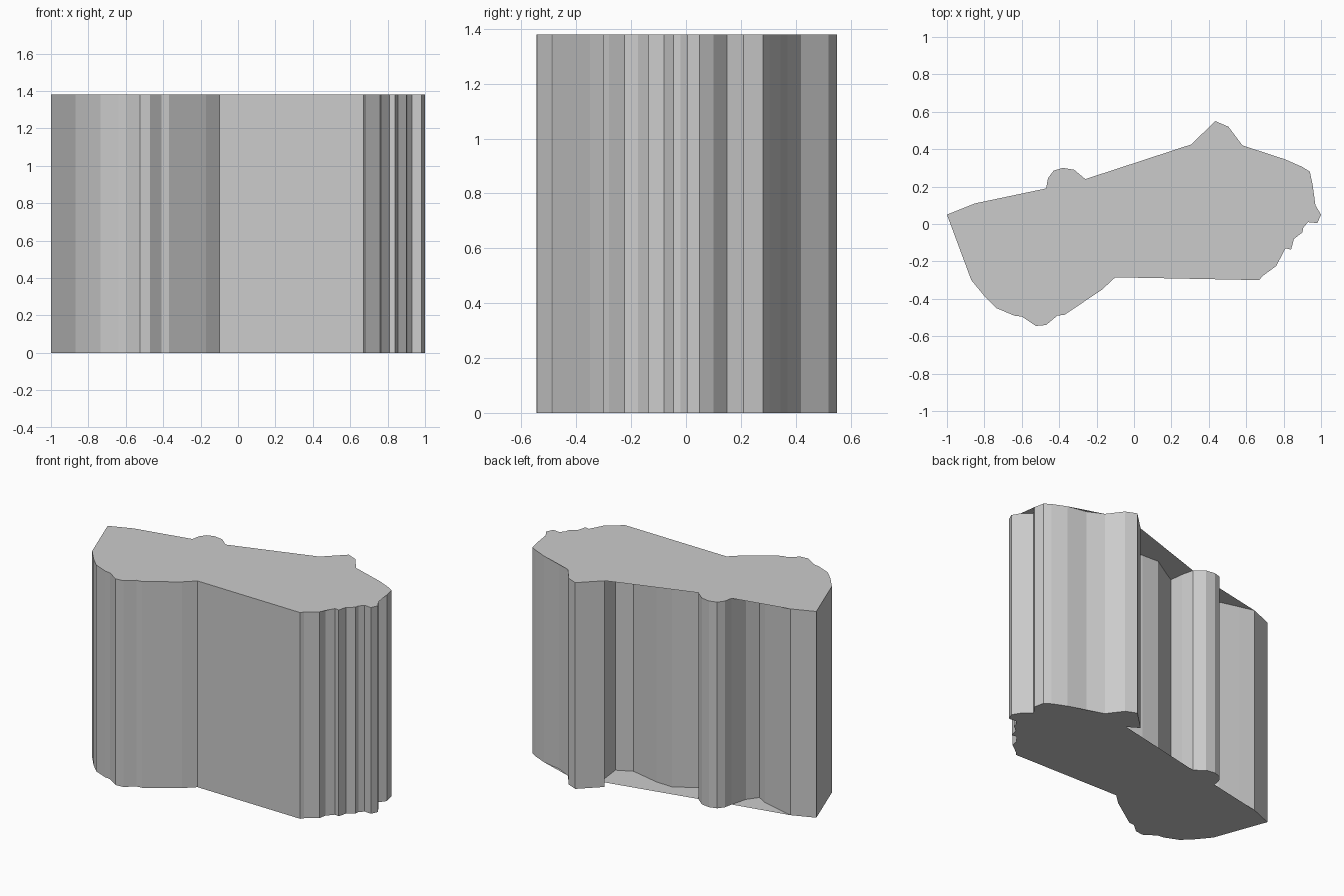
import bpy, bmesh

if "Cube" in bpy.data.objects:
    bpy.data.objects.remove(bpy.data.objects["Cube"])

H = 1.38

# Shared outline, counter-clockwise from the left corner along the front
front = [(-1, .05), (-.87, -.30), (-.80, -.385), (-.735, -.45), (-.64, -.49),
         (-.60, -.495), (-.525, -.545), (-.47, -.54), (-.41, -.49), (-.37, -.485),
         (-.17, -.35), (-.10, -.285), (.67, -.30), (.685, -.28), (.76, -.225),
         (.77, -.175), (.81, -.13), (.84, -.137), (.855, -.08), (.90, -.045),
         (.905, -.02), (.93, .01), (.98, .005), (1, .05)]
right_end = [(.97, .10), (.91, .15), (.955, .21), (.94, .28), (.90, .305), (.81, .345)]
back_lobe = [(.58, .42), (.505, .52), (.435, .55), (.305, .425), (.38, .38)]
back_bump = [(-.26, .24), (-.32, .29), (-.38, .30), (-.43, .285), (-.46, .245), (-.47, .19)]
left_tip = [(-.85, .11)]

# Wall-only hollows, bridged by the flat caps
hollow_lobe = [(.68, .37)]
hollow_large = [(.37, .36), (.39, .19), (.29, .14), (.09, .185), (-.03, .19),
                (-.16, .11), (-.23, .07), (-.24, .16)]
hollow_small = [(-.50, .08), (-.55, .01), (-.62, .05), (-.75, .085)]


def make_object(name, build):
    bm = bmesh.new()
    build(bm)
    me = bpy.data.meshes.new(name)
    bm.to_mesh(me)
    bm.free()
    ob = bpy.data.objects.new(name, me)
    bpy.context.collection.objects.link(ob)
    return ob


def cap(name, pts, z, flip):
    def build(bm):
        f = bm.faces.new([bm.verts.new((x, y, z)) for x, y in pts])
        if flip:
            f.normal_flip()
        bmesh.ops.triangulate(bm, faces=[f])
    return make_object(name, build)


def wall(name, pts):
    def build(bm):
        low = [bm.verts.new((x, y, 0)) for x, y in pts]
        high = [bm.verts.new((x, y, H)) for x, y in pts]
        n = len(pts)
        for i in range(n):
            j = (i + 1) % n
            bm.faces.new((low[i], low[j], high[j], high[i]))
    return make_object(name, build)


# Vertical side wall following the hollows
wall("side_wall", front + right_end + hollow_lobe + back_lobe + hollow_large
     + back_bump + hollow_small + left_tip)

# Flat caps spanning the hollows
outline = front + right_end + back_lobe + back_bump + left_tip
cap("top_cap", outline, H, False)
cap("bottom_cap", outline, 0, True)
